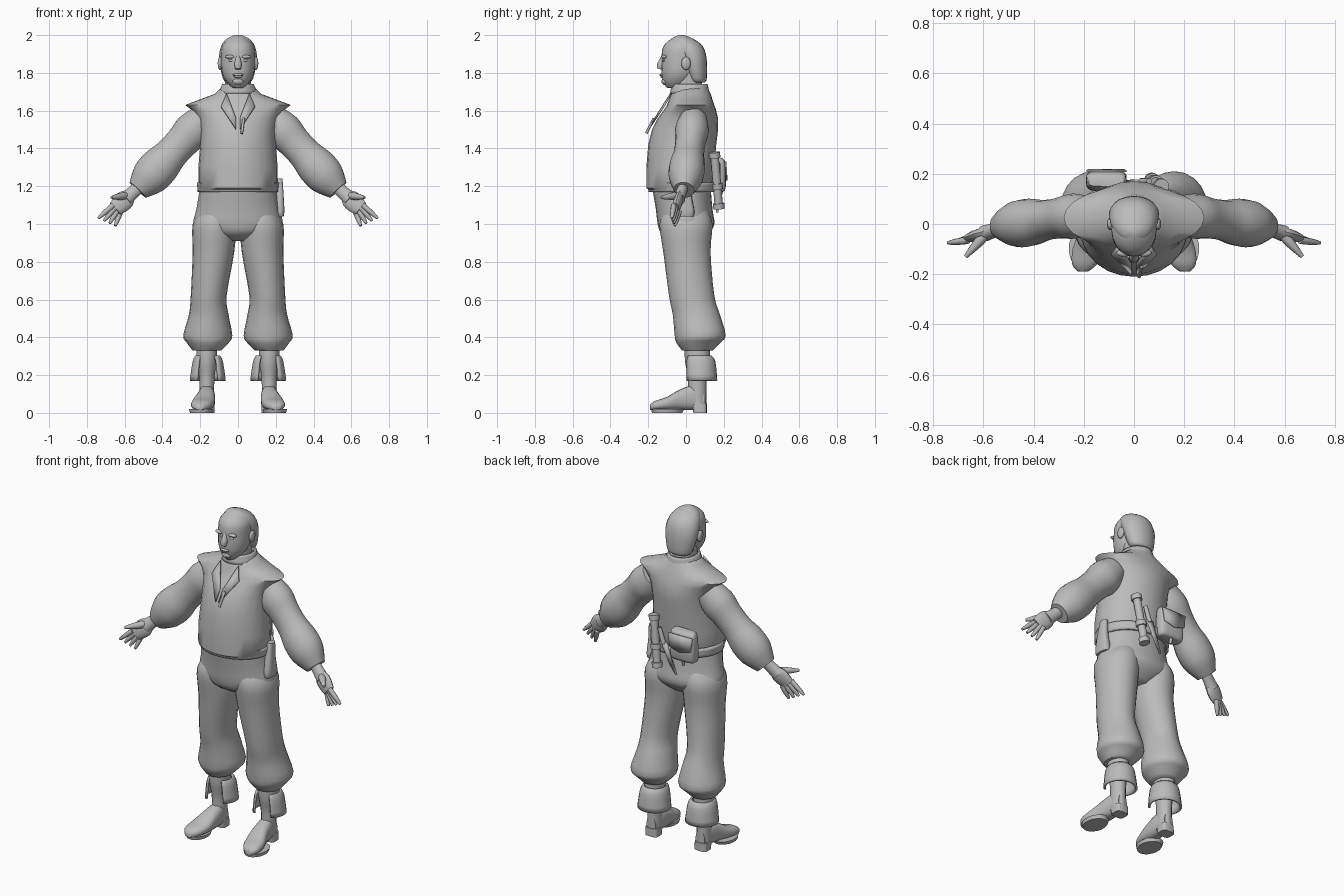
import bpy, bmesh, math
from mathutils import Vector

cube = bpy.data.objects.get("Cube")
if cube:
    bpy.data.objects.remove(cube, do_unlink=True)

grey = bpy.data.materials.new("plain grey")
grey.use_nodes = True
grey.diffuse_color = (.5, .5, .5, 1)
grey.node_tree.nodes["Principled BSDF"].inputs["Base Color"].default_value = grey.diffuse_color

UP = Vector((0, 0, 1))
BACK = Vector((0, 1, 0))
PAIR = (("left", 1), ("right", -1))


def finish(bm, name, thick=0):
    """Turn the bmesh into a smooth shaded object, as a thin shell if asked."""
    bmesh.ops.recalc_face_normals(bm, faces=bm.faces)
    mesh = bpy.data.meshes.new(name)
    bm.to_mesh(mesh)
    bm.free()
    mesh.materials.append(grey)
    obj = bpy.data.objects.new(name, mesh)
    bpy.context.collection.objects.link(obj)
    bpy.ops.object.select_all(action='DESELECT')
    bpy.context.view_layer.objects.active = obj
    obj.select_set(True)
    bpy.ops.object.shade_smooth_by_angle(angle=math.radians(50))
    if thick:
        shell = obj.modifiers.new("thickness", 'SOLIDIFY')
        shell.thickness = thick
        shell.offset = 0


def refine(rings, steps):
    """Insert rings along a smooth curve through the given ones."""
    rings = [Vector(ring) for ring in rings]
    padded = [rings[0], *rings, rings[-1]]
    result = []
    for before, a, b, after in zip(padded, padded[1:], padded[2:], padded[3:]):
        for k in range(steps):
            t = k / steps
            slope_a, slope_b = (b - before) / 2, (after - a) / 2
            rise = t * t * (3 - 2 * t)
            result.append(a + (b - a) * rise + slope_a * t * (1 - t) ** 2
                          - slope_b * t * t * (1 - t))
    return result + [rings[-1]]


def loft(name, rings, axis=UP, side=1, sides=18, power=2, steps=3, gap=0, thick=0):
    """Skin rings (x, y, z, radius, radius) facing along axis; gap opens the front."""
    axis = axis.normalized()
    u = (UP if abs(axis.y) > .8 else BACK).cross(axis).normalized()
    v = axis.cross(u)
    bm = bmesh.new()
    loops = []
    for x, y, z, wide, deep in refine(rings, steps):
        loop = []
        for i in range(sides + 1):
            angle = math.radians(gap - 90 + (360 - 2 * gap) * i / sides)
            c, s = math.cos(angle), math.sin(angle)
            point = Vector((x, y, z))
            point += u * wide * math.copysign(abs(c) ** (2 / power), c)
            point += v * deep * math.copysign(abs(s) ** (2 / power), s)
            point.x *= side
            loop.append(bm.verts.new(point))
        loops.append(loop)
    for low, high in zip(loops, loops[1:]):
        for i in range(sides):
            bm.faces.new((low[i], low[i + 1], high[i + 1], high[i]))
    bmesh.ops.remove_doubles(bm, verts=bm.verts, dist=.0001)
    if not thick:
        bmesh.ops.holes_fill(bm, edges=bm.edges)
    finish(bm, name, thick)


def upright(name, rows, x=0, **options):
    """Vertical loft from rows (z, front, back, half width)."""
    rings = [(x, (front + back) / 2, z, half, (back - front) / 2)
             for z, front, back, half in rows]
    loft(name, rings, **options)


def limb(name, start, end, radii, flat=1, **options):
    """Loft along a line, with the radii spread evenly from start to end."""
    start, end = Vector(start), Vector(end)
    last = len(radii) - 1
    rings = [(*start.lerp(end, i / last), r, r * flat) for i, r in enumerate(radii)]
    loft(name, rings, axis=end - start, **options)


def blob(name, place, size):
    bm = bmesh.new()
    bmesh.ops.create_uvsphere(bm, u_segments=14, v_segments=8, radius=1)
    bmesh.ops.scale(bm, vec=size, verts=bm.verts)
    bmesh.ops.translate(bm, vec=place, verts=bm.verts)
    finish(bm, name)


def plate(name, points, thick):
    bm = bmesh.new()
    bm.faces.new([bm.verts.new(point) for point in points])
    finish(bm, name, thick)


# Shirt with pointed shoulder caps and a waist overhang
upright("shirt", [
    (1.17, -.18, .13, .2), (1.19, -.21, .14, .21), (1.3, -.21, .15, .21),
    (1.42, -.2, .16, .2), (1.5, -.18, .17, .2), (1.56, -.15, .17, .21),
    (1.6, -.12, .16, .24), (1.63, -.1, .15, .28), (1.66, -.09, .14, .2),
    (1.69, -.08, .13, .12), (1.73, -.06, .11, .08)], sides=24, steps=1)
upright("collar", [(1.69, -.08, .12, .1), (1.74, -.07, .11, .08)], thick=.01)
upright("neck", [(1.68, -.06, .09, .07), (1.8, -.06, .08, .07)])

# Shirt opening and its lace
for label, s in PAIR:
    plate(label + "_lapel", [(s * .06, -.08, 1.69), (s * .09, -.12, 1.62),
                             (s * .01, -.2, 1.5), (s * .01, -.16, 1.56)], .01)
limb("shirt_lace", (.03, -.17, 1.56), (.02, -.21, 1.48), (.007, .007), sides=8)

# Head and hair
upright("head", [
    (1.72, -.1, 0, .03), (1.75, -.12, .03, .06), (1.8, -.13, .06, .085),
    (1.88, -.13, .08, .09), (1.94, -.12, .08, .085), (1.98, -.08, .03, .05),
    (2, -.04, -.02, .01)], sides=20)
upright("hair", [
    (1.75, .03, .1, .06), (1.77, .01, .11, .08), (1.87, -.03, .11, .1),
    (1.94, -.07, .09, .09), (1.98, -.07, .04, .06), (2, -.04, -.01, .02)], sides=20)
limb("nose", (0, -.12, 1.89), (0, -.14, 1.82), (.01, .015, .02, .015), sides=10)
blob("upper_lip", (0, -.13, 1.79), (.03, .01, .007))
blob("lower_lip", (0, -.125, 1.78), (.025, .01, .007))
blob("chin", (0, -.11, 1.755), (.03, .02, .02))
for label, s in PAIR:
    blob(label + "_brow", (s * .04, -.115, 1.885), (.03, .015, .01))
    blob(label + "_eye", (s * .036, -.117, 1.866), (.016, .008, .007))
    blob(label + "_ear", (s * .095, 0, 1.85), (.013, .025, .035))

# Breeches seat and belt
upright("breeches_seat", [
    (.91, -.07, .07, .08), (.95, -.13, .12, .18), (1, -.15, .15, .235),
    (1.08, -.16, .14, .22), (1.2, -.18, .13, .2)], sides=24)
upright("belt", [(1.17, -.19, .16, .205), (1.22, -.19, .16, .21)], sides=28, thick=.016)

for label, s in PAIR:
    # Sleeve puffed above the wrist
    limb(label + "_sleeve", (.18, .04, 1.56), (.53, -.01, 1.18),
         (.08, .1, .09, .09, .105, .1, .06), flat=.9, side=s)

    # Hand with spread fingers
    wrist, knuckles = Vector((.51, -.01, 1.21)), Vector((.65, -.055, 1.08))
    limb(label + "_wrist", wrist, wrist.lerp(knuckles, .6), (.035, .035, .04), flat=.8, side=s)
    limb(label + "_palm", wrist.lerp(knuckles, .4), knuckles, (.03, .05, .05, .04),
         flat=.45, sides=12, side=s)
    index_root, index_tip = Vector((.66, -.065, 1.1)), Vector((.74, -.075, 1.03))
    little_root, little_tip = Vector((.62, -.035, 1.07)), Vector((.65, -.06, .99))
    for i, finger in enumerate(("index", "middle", "ring", "little")):
        limb(f"{label}_{finger}_finger", index_root.lerp(little_root, i / 3),
             index_tip.lerp(little_tip, i / 3), (.014, .014, .012, .007), sides=8, side=s)
    limb(label + "_thumb", (.59, -.04, 1.15), (.67, -.13, 1.14), (.02, .02, .015, .008),
         sides=10, side=s)

    # Breeches leg gathered below the knee, as (z, inner, outer, front, back)
    leg = [(1.08, .02, .19, -.11, .11), (1, .01, .24, -.14, .14), (.85, .02, .24, -.12, .13),
           (.62, .06, .25, -.09, .15), (.52, .05, .26, -.07, .18), (.41, .03, .29, -.06, .21),
           (.37, .05, .27, -.05, .18), (.33, .09, .24, -.02, .14)]
    loft(label + "_breeches_leg",
         [((inner + outer) / 2, (front + back) / 2, z, (outer - inner) / 2, (back - front) / 2)
          for z, inner, outer, front, back in leg], sides=20, side=s)

    # Boot: shaft, foot turned outward to the toe, heel, sole and split cuff
    limb(label + "_boot_shaft", (.165, .06, .03), (.165, .06, .36),
         (.04, .04, .042, .055, .055), flat=1.2, sides=14, side=s)
    foot = [(.1, .1, .03), (.04, .13, .042), (-.03, .11, .05),
            (-.1, .07, .06), (-.16, .05, .05), (-.19, .03, .02)]
    loft(label + "_boot_foot",
         [(.165 + .2 * max(0, -y), y, .015 + tall / 2, half, tall / 2) for y, tall, half in foot],
         axis=-BACK, power=2.5, side=s)
    upright(label + "_boot_heel", [(0, .04, .11, .04), (.05, .03, .11, .04)],
            x=.165, power=4, side=s)
    upright(label + "_boot_sole", [(0, -.18, -.02, .06), (.02, -.185, -.01, .065)],
            x=.195, side=s)
    upright(label + "_boot_cuff", [(.3, 0, .13, .06), (.27, -.01, .15, .075), (.17, -.01, .16, .09)],
            x=.16, gap=38, thick=.012, side=s)

# Belt pouch on the back
upright("back_pouch", [(1.17, .14, .19, .065), (1.19, .13, .21, .08), (1.32, .14, .21, .08),
                       (1.35, .15, .19, .07)], x=-.11, power=4, sides=20)
plate("pouch_flap", [(-.19, .21, 1.33), (-.03, .21, 1.33), (-.04, .215, 1.25),
                     (-.11, .215, 1.23), (-.18, .215, 1.25)], .008)
limb("pouch_strap", (-.11, .19, 1.2), (-.11, .18, 1.14), (.012, .008), sides=8)

# Rolled tube and knife held by the belt
tube_top, tube_end = Vector((.11, .15, 1.38)), Vector((.07, .175, 1.08))
limb("rolled_tube", tube_top, tube_end, (.022, .022))
for label, t in (("top_cap", 0), ("strap", .55), ("end_cap", .9)):
    limb("tube_" + label, tube_top.lerp(tube_end, t), tube_top.lerp(tube_end, t + .1), (.03, .03))
plate("knife_sheath", [(.05, .165, 1.24), (.01, .17, 1.24), (-.05, .165, 1.06),
                       (-.01, .17, 1.12)], .014)
limb("knife_handle", (.03, .17, 1.23), (.06, .17, 1.32), (.014, .012), sides=10)

# Small pouch hanging at the left hip
upright("hip_pouch", [(1.04, -.05, .04, .022), (1.07, -.055, .045, .026), (1.15, -.04, .03, .022),
                      (1.24, -.02, .03, .016)], x=.22, power=3, sides=14)
